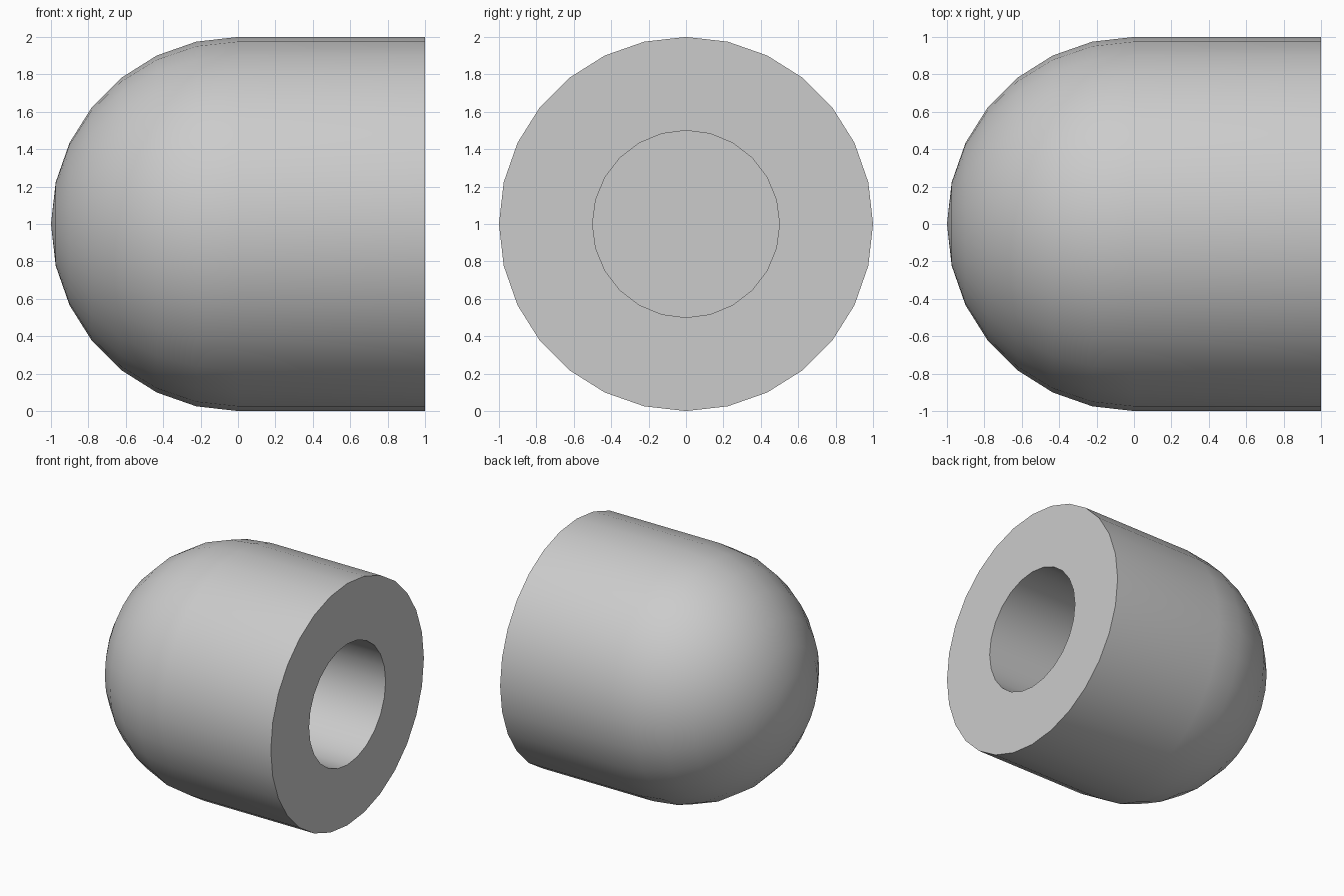
import bpy
import bmesh
from math import sin, cos, pi, radians

if "Cube" in bpy.data.objects:
    bpy.data.objects.remove(bpy.data.objects["Cube"], do_unlink=True)

RADIUS, BORE, BORE_DEPTH = 1.0, 0.5, 1.0
OUTER_SIDES, BORE_SIDES = 28, 24

bm = bmesh.new()


def revolve(profile, sides):
    """Turn an (x, radius) profile around the x axis."""
    verts = [bm.verts.new((x, 0, r)) for x, r in profile]
    edges = [bm.edges.new(pair) for pair in zip(verts, verts[1:])]
    bmesh.ops.spin(bm, geom=verts + edges, cent=(0, 0, 0), axis=(1, 0, 0),
                   angle=2 * pi, steps=sides, use_merge=True)


# Rounded shell: dome from the tip, then a straight barrel
steps = OUTER_SIDES // 4
dome = [(-RADIUS * cos(i * pi / 2 / steps), RADIUS * sin(i * pi / 2 / steps))
        for i in range(steps + 1)]
revolve(dome + [(RADIUS, RADIUS)], OUTER_SIDES)

# Blind bore with a flat floor
floor_x = RADIUS - BORE_DEPTH
revolve([(floor_x, 0), (floor_x, BORE), (RADIUS, BORE)], BORE_SIDES)
bmesh.ops.remove_doubles(bm, verts=bm.verts, dist=0.0001)
bmesh.ops.dissolve_degenerate(bm, edges=bm.edges, dist=0.0001)

# Flat ring closing the open end
rim = [e for e in bm.edges if e.is_boundary]
bmesh.ops.triangle_fill(bm, edges=rim, use_beauty=True, normal=(1, 0, 0))
bmesh.ops.recalc_face_normals(bm, faces=bm.faces)
bmesh.ops.translate(bm, verts=bm.verts, vec=(0, 0, RADIUS))

mesh = bpy.data.meshes.new("domed_cap")
bm.to_mesh(mesh)
bm.free()
cap = bpy.data.objects.new("domed_cap", mesh)
bpy.context.collection.objects.link(cap)

# Plain grey finish
grey = bpy.data.materials.new("light_grey")
grey.use_nodes = True
colour = (0.6, 0.6, 0.6, 1)
grey.diffuse_color = colour
grey.node_tree.nodes["Principled BSDF"].inputs["Base Color"].default_value = colour
mesh.materials.append(grey)

bpy.ops.object.select_all(action="DESELECT")
cap.select_set(True)
bpy.context.view_layer.objects.active = cap
bpy.ops.object.shade_smooth_by_angle(angle=radians(35))
